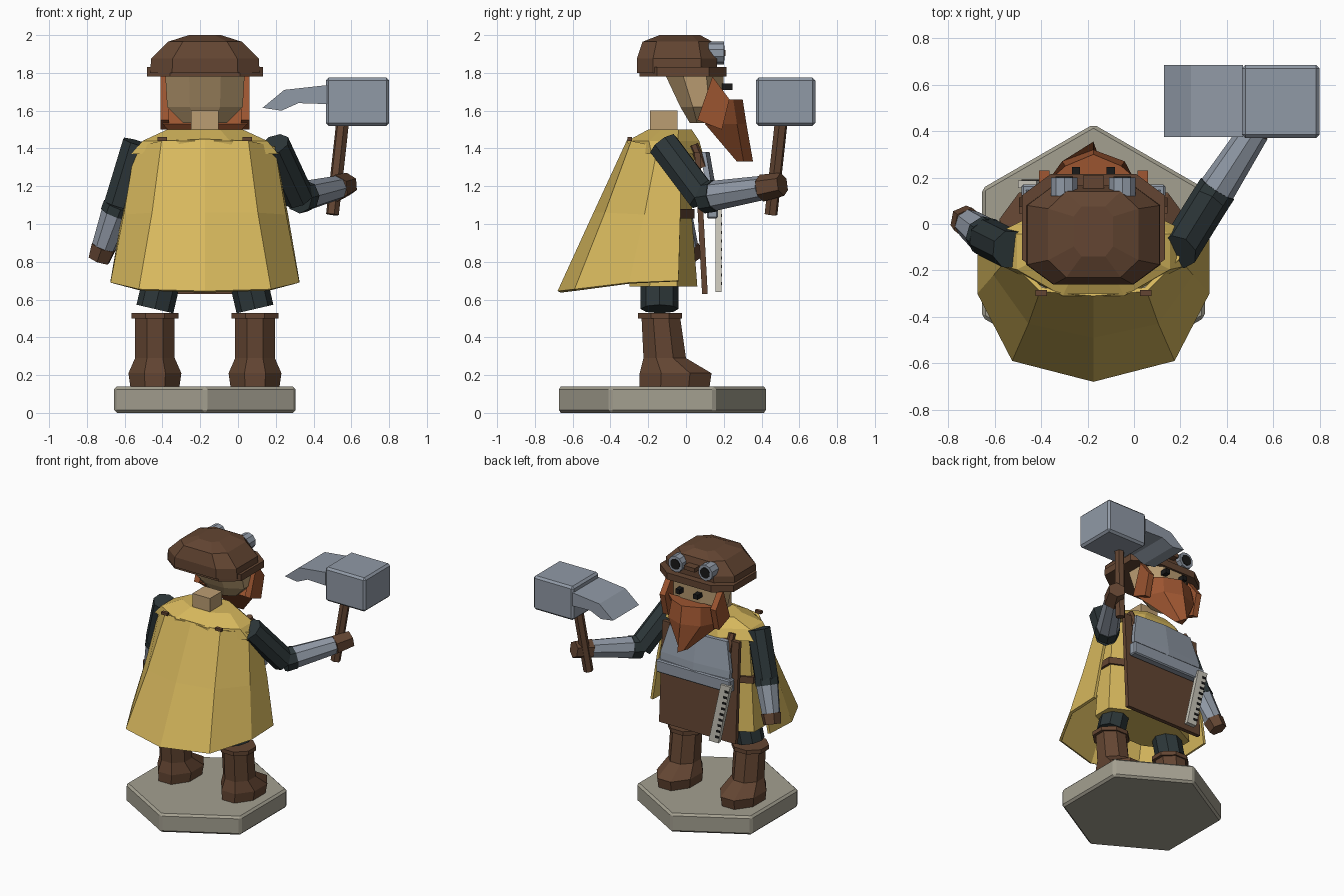
import bpy, bmesh, math
from mathutils import Vector

if "Cube" in bpy.data.objects:
    bpy.data.objects.remove(bpy.data.objects["Cube"], do_unlink=True)

CX = -.175  # centre line of the figure
SIDES = (("left", 1), ("right", -1))


def material(name, *rgb):
    m = bpy.data.materials.new(name)
    m.use_nodes = True
    m.diffuse_color = (*rgb, 1)
    m.node_tree.nodes["Principled BSDF"].inputs["Base Color"].default_value = (*rgb, 1)
    return m


yellow = material("yellow cloth", .68, .48, .11)
leather = material("brown leather", .125, .06, .032)
steel = material("steel", .28, .32, .38)
stone = material("stone", .37, .35, .28)
dark = material("dark cloth", .026, .038, .041)
skin = material("skin", .5, .34, .17)
ginger = material("ginger hair", .33, .09, .03)
ivory = material("ivory", .57, .55, .48)
black = material("black", .01, .01, .01)


def finish(name, bm, mat, bevel=0):
    bmesh.ops.recalc_face_normals(bm, faces=bm.faces)
    mesh = bpy.data.meshes.new(name)
    bm.to_mesh(mesh)
    bm.free()
    mesh.materials.append(mat)
    obj = bpy.data.objects.new(name, mesh)
    bpy.context.collection.objects.link(obj)
    if bevel:
        mod = obj.modifiers.new("bevel", "BEVEL")
        mod.width = bevel
        mod.segments = 1
    return obj


def loft(name, rings, mat, closed=True, bevel=0):
    """Skin a stack of rings; closed rings get end caps."""
    bm = bmesh.new()
    rows = [[bm.verts.new(p) for p in ring] for ring in rings]
    n = len(rows[0])
    for a, b in zip(rows, rows[1:]):
        for i in range(n if closed else n - 1):
            j = (i + 1) % n
            bm.faces.new((a[i], a[j], b[j], b[i]))
    if closed:
        bm.faces.new(rows[0])
        bm.faces.new(rows[-1])
    return finish(name, bm, mat, bevel)


def octagon(cx, z, half, back, front, cut=.3):
    """Chamfered rectangle in a level plane."""
    cy, hy = (back + front) / 2, (front - back) / 2
    k = 1 - cut * 2
    shape = ((1, -k), (1, k), (k, 1), (-k, 1), (-1, k), (-1, -k), (-k, -1), (k, -1))
    return [(cx + half * a, cy + hy * b, z) for a, b in shape]


def box(name, x, y, z, mat, bevel=0):
    rings = [[(x[0], y[0], h), (x[1], y[0], h), (x[1], y[1], h), (x[0], y[1], h)] for h in z]
    return loft(name, rings, mat, bevel=bevel)


def limb(name, p, q, r, mat, r_end=None, sides=8):
    """Faceted tapered rod between two points."""
    p, q = Vector(p), Vector(q)
    bm = bmesh.new()
    bmesh.ops.create_cone(bm, cap_ends=True, segments=sides, radius1=r,
                          radius2=r_end or r, depth=(q - p).length)
    turn = (q - p).to_track_quat("Z", "Y").to_matrix().to_4x4()
    bm.transform(turn)
    bmesh.ops.translate(bm, verts=bm.verts, vec=(p + q) / 2)
    return finish(name, bm, mat)


def extrude_x(name, profile, x0, x1, mat):
    return loft(name, [[(x, y, z) for y, z in profile] for x in (x0, x1)], mat)


# Hexagonal plinth
hexagon = [(CX + .555 * math.sin(i * math.pi / 3), -.125 + .555 * math.cos(i * math.pi / 3))
           for i in range(6)]
loft("plinth", [[(x, y, z) for x, y in hexagon] for z in (0, .14)], stone, bevel=.015)

# Boots and legs
for side, s in SIDES:
    x = CX + s * .265
    loft(side + "_boot", [octagon(x, .14, .13, -.245, .125), octagon(x, .21, .14, -.245, .135),
                          octagon(x, .29, .105, -.225, 0), octagon(x, .5, .105, -.235, -.03)], leather)
    loft(side + "_boot_cuff", [octagon(x, z, .125, -.255, -.02) for z in (.5, .53)], leather)
    limb(side + "_leg", (x, -.14, .55), (x - s * .07, -.14, .85), .1, dark)

# Tunic and belt
loft("tunic", [octagon(CX, .67, .36, -.3, .06), octagon(CX, 1.05, .33, -.28, .03),
               octagon(CX, 1.4, .32, -.27, .05)], yellow)
loft("belt", [octagon(CX, z, .35, -.29, .045) for z in (1.03, 1.08)], leather)

# Cape: three rows, each mirrored around its centre point
def cape_row(points):
    row = [(CX - dx, y, z) for dx, y, z in points]
    return row + [(2 * CX - x, y, z) for x, y, z in reversed(row[:-1])]


cape = loft("cape", [
    cape_row([(.37, -.03, 1.4), (.37, -.15, 1.41), (.23, -.29, 1.44), (0, -.31, 1.45)]),
    cape_row([(.44, -.03, 1.05), (.43, -.22, 1.05), (.28, -.43, 1.06), (0, -.49, 1.06)]),
    cape_row([(.5, -.04, .7), (.5, -.3, .69), (.35, -.59, .655), (0, -.68, .645)])],
    yellow, closed=False)
solid = cape.modifiers.new("thickness", "SOLIDIFY")
solid.thickness = .02
solid.offset = -1

# Mantle over the shoulders with two buttons
loft("mantle", [octagon(CX, 1.37, .39, -.3, .09), octagon(CX, 1.44, .33, -.31, .07),
                octagon(CX, 1.5, .2, -.2, .03)], yellow)
for side, s in SIDES:
    x = CX + s * .225
    box(side + "_cape_button", (x - .025, x + .025), (-.31, -.285), (1.44, 1.46), leather)

# Apron, breastplate and belt bar
extrude_x("apron", [(.045, 1.38), (.075, 1.38), (.115, .63), (.085, .63)],
          CX - .32, CX + .32, leather)
loft("breastplate", [
    [(CX - w, y, z), (CX, y + .02, z), (CX + w, y, z), (CX + w, y - .03, z), (CX - w, y - .03, z)]
    for w, y, z in ((.29, .15, 1.08), (.29, .14, 1.18), (.24, .105, 1.38))], steel)
box("belt_bar", (CX - .31, CX + .31), (.11, .17), (1.03, 1.125), steel, .008)
for side, s in SIDES:
    x = CX + s * .24
    limb(side + "_apron_strap", (x, .04, 1.42), (x, .09, 1.3), .025, leather, sides=6)

# Hanging ruler with tick marks
def on_ruler(t, across):
    return -.46 + .1 * t + across, 1.09 - .45 * t


corners = [on_ruler(t, a) for t, a in ((0, -.04), (0, .04), (1, .04), (1, -.04))]
loft("ruler", [[(x, y, z) for x, z in corners] for y in (.155, .187)], ivory)
for i in range(9):
    x, z = on_ruler((i + 1) / 10, -.02)
    box("ruler_tick", (x - .015, x + .015), (.18, .191), (z - .008, z + .008), black)

# Neck, head and eyes
box("neck", (CX - .073, CX + .073), (-.19, -.045), (1.44, 1.6), skin)
loft("head", [octagon(CX, 1.535, .115, .02, .15), octagon(CX, 1.62, .2, -.03, .19),
              octagon(CX, 1.79, .21, -.11, .2)], skin)
for side, s in SIDES:
    x = CX + s * .075
    box(side + "_eye", (x - .018, x + .018), (.18, .245), (1.71, 1.745), black)

# Beard and sideburns
loft("beard", [
    [(CX - w, back, z), (CX - w * .6, front - .05, z), (CX, front, z),
     (CX + w * .6, front - .05, z), (CX + w, back, z)]
    for w, back, front, z in ((.2, .18, .3, 1.66), (.225, .1, .32, 1.53), (.03, .27, .355, 1.33))],
    ginger)
for side, s in SIDES:
    burn = [(.14, 1.78), (.23, 1.66), (.19, 1.5), (.06, 1.55)]
    extrude_x(side + "_sideburn", burn, CX + s * .19, CX + s * .235, ginger)

# Faceted cap with brim
loft("cap_brim", [octagon(CX, z, .308, -.245, .215, .2) for z in (1.78, 1.83)], leather)
loft("cap_crown", [octagon(CX, 1.8, .29, -.26, .165, .2), octagon(CX, 1.875, .285, -.26, .165, .2),
                   octagon(CX, 1.965, .195, -.23, .14, .2), octagon(CX, 2, .085, -.14, .075, .2)], leather)

# Goggles resting on the cap
for side, s in SIDES:
    x = CX + s * .125
    limb(side + "_goggle_rim", (x, .12, 1.905), (x, .2, 1.905), .06, steel, sides=10)
    limb(side + "_goggle_lens", (x, .19, 1.905), (x, .205, 1.905), .04, black, sides=10)
box("goggle_bridge", (CX - .045, CX + .045), (.13, .21), (1.89, 1.92), leather)


# Arms: sleeve, bracer and fist along a chain of joints
def arm(side, shoulder, elbow, wrist, knuckles):
    limb(side + "_upper_arm", shoulder, elbow, .085, dark)
    inner = Vector(elbow).lerp(Vector(wrist), .2)
    limb(side + "_elbow", elbow, inner, .085, dark)
    limb(side + "_bracer", inner, wrist, .08, steel, .065)
    limb(side + "_hand", wrist, knuckles, .072, leather, .062, 6)


arm("left", (.19, -.12, 1.42), (.32, .09, 1.14), (.52, .4, 1.19), (.58, .51, 1.21))
arm("right", (-.53, -.11, 1.43), (-.63, -.06, 1.1), (-.71, .0, .88), (-.735, .02, .81))

# War hammer
limb("hammer_handle", (.5, .45, 1.05), (.555, .505, 1.55), .035, leather, sides=6)
box("hammer_head", (.465, .8), (.37, .685), (1.52, 1.775), steel, .015)
pick = [(.47, 1.735), (.245, 1.71), (.13, 1.615), (.23, 1.6), (.32, 1.64), (.47, 1.635)]
loft("hammer_pick", [[(x, y, z) for x, z in pick] for y in (.375, .685)], steel)
